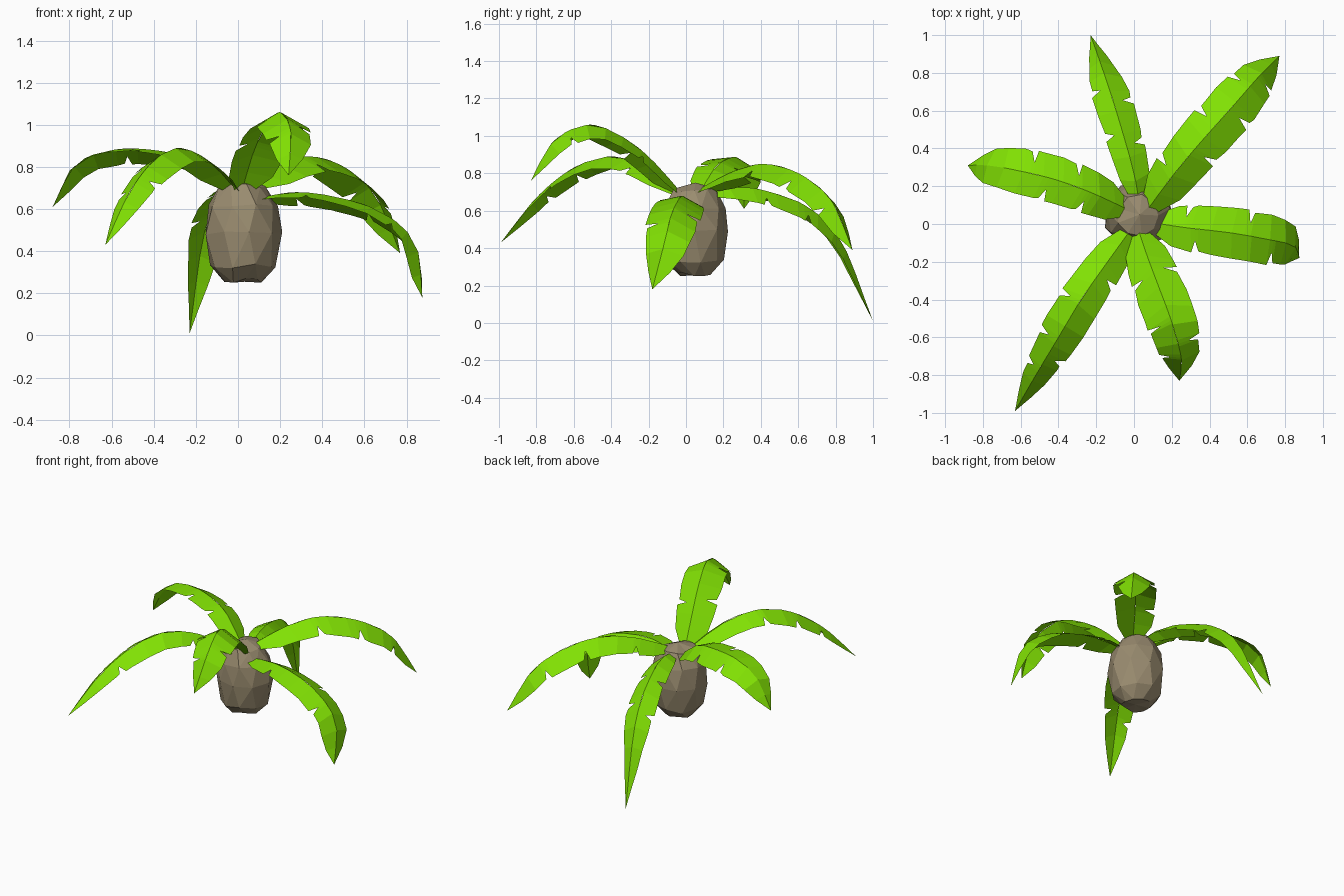
import bpy, bmesh, math, random
from mathutils import Vector

random.seed(4)
if "Cube" in bpy.data.objects:
    bpy.data.objects.remove(bpy.data.objects["Cube"])


def material(name, rgb):
    m = bpy.data.materials.new(name)
    m.use_nodes = True
    m.diffuse_color = (*rgb, 1)
    m.node_tree.nodes["Principled BSDF"].inputs["Base Color"].default_value = (*rgb, 1)
    return m


green = material("leaf green", (0.22, 0.75, 0.001))
brown = material("husk brown", (0.32, 0.26, 0.16))


def finish(bm, name, mat):
    mesh = bpy.data.meshes.new(name)
    bm.to_mesh(mesh)
    bm.free()
    mesh.materials.append(mat)
    ob = bpy.data.objects.new(name, mesh)
    bpy.context.collection.objects.link(ob)
    return ob


# Faceted husk: slightly irregular, triangulated rings of nine points
def husk():
    bm = bmesh.new()
    sides = 9
    profile = [(0.09, 0.26), (0.155, 0.33), (0.182, 0.49), (0.165, 0.62), (0.11, 0.71)]
    rings = []
    for k, (r, z) in enumerate(profile):
        ring = []
        for i in range(sides):
            a = math.tau * (i + 0.3 * (k % 2)) / sides
            rr = r * random.uniform(0.96, 1.04)
            ring.append(bm.verts.new((0.022 + rr * math.cos(a), 0.045 + rr * math.sin(a),
                                      z + random.uniform(-0.012, 0.012))))
        rings.append(ring)
    for lo, hi in zip(rings, rings[1:]):
        for i in range(sides):
            j = (i + 1) % sides
            bm.faces.new((lo[i], lo[j], hi[j], hi[i]))
    for ring, z in ((rings[0], 0.255), (rings[-1], 0.75)):
        tip = bm.verts.new((0.03, 0.05, z))
        for i in range(sides):
            bm.faces.new((ring[i], ring[(i + 1) % sides], tip))
    bmesh.ops.recalc_face_normals(bm, faces=bm.faces)
    bmesh.ops.triangulate(bm, faces=bm.faces)
    finish(bm, "husk", brown)


# Smooth path through the midrib points, evenly spaced by length
def make_path(points):
    p = [Vector(q) for q in points]
    p = [2 * p[0] - p[1]] + p + [2 * p[-1] - p[-2]]
    dense = []
    for a, b, c, d in zip(p, p[1:], p[2:], p[3:]):
        for s in range(12):
            t = s / 12
            dense.append(0.5 * (2 * b + (c - a) * t + (2 * a - 5 * b + 4 * c - d) * t * t
                                + (3 * b - a - 3 * c + d) * t ** 3))
    dense.append(p[-2])
    length = [0]
    for a, b in zip(dense, dense[1:]):
        length.append(length[-1] + (b - a).length)

    def at(t):
        want = min(max(t, 0), 1) * length[-1]
        for i in range(len(dense) - 1):
            if length[i + 1] >= want:
                f = (want - length[i]) / (length[i + 1] - length[i])
                return dense[i].lerp(dense[i + 1], f)
        return dense[-1]
    return at


SHAPE = [(0, 0.3), (0.08, 0.78), (0.2, 0.92), (0.4, 1), (0.6, 0.98), (0.8, 0.76), (0.92, 0.4), (1, 0)]


def width_at(t, taper):
    for (a, u), (b, v) in zip(SHAPE, SHAPE[1:]):
        if t <= b:
            return (u + (v - u) * (t - a) / (b - a)) * (1 - taper * max(0, t - 0.5))
    return 0


# Folded leaf: two drooping halves joined on the midrib, with torn notches
def leaf(name, points, half_width, notch_sets, droops=(0.55, 0.55), taper=0):
    at = make_path(points)
    chord = at(1) - at(0)
    chord.z = 0
    chord.normalize()
    bm = bmesh.new()
    for sign, notches, droop in zip((1, -1), notch_sets, droops):
        stations = [(i / 10, 1) for i in range(11)
                    if all(abs(i / 10 - n) > 0.035 for n in notches)]
        for n in notches:
            stations += [(n - 0.02, 1.02), (n, 0.5), (n + 0.015, 0.94)]
        stations.sort()
        previous = None
        for t, factor in stations:
            mid = at(t)
            tangent = (at(t + 0.03) - at(t - 0.03)).normalized()
            flat = Vector((tangent.x, tangent.y, 0)) + chord * 0.6
            side = flat.cross(Vector((0, 0, 1))).normalized() * sign
            down = side.cross(tangent).normalized() * sign
            if down.dot(Vector((0, 0, -1)) - chord * 0.5) < 0:
                down = -down
            w = half_width * width_at(t, taper) * factor
            pull = min(0.2 * w, (at(1) - mid).length)
            edge = mid + side * w + down * w * droop + tangent * pull
            pair = (bm.verts.new(mid), bm.verts.new(edge))
            if previous:
                quad = (previous[0], pair[0], pair[1], previous[1])
                bm.faces.new(quad if sign < 0 else quad[::-1])
            previous = pair
    bmesh.ops.remove_doubles(bm, verts=bm.verts, dist=0.0005)
    finish(bm, name, green)


husk()
leaf("back_leaf", [(0.03, 0.1, 0.7), (0, 0.27, 0.73), (-0.05, 0.45, 0.7), (-0.11, 0.65, 0.62),
                   (-0.17, 0.83, 0.44), (-0.23, 1, 0.01)], 0.1,
     [(0.25, 0.45), (0.3, 0.52)], droops=(0.85, 0.45), taper=1.3)
leaf("back_left_leaf", [(0.06, 0.06, 0.71), (0.2, 0.25, 0.81), (0.35, 0.43, 0.85), (0.52, 0.62, 0.79),
                        (0.66, 0.78, 0.65), (0.77, 0.89, 0.39)], 0.135,
     [(0.33, 0.56, 0.78), (0.2, 0.47, 0.7)])
leaf("left_leaf", [(0.08, 0.01, 0.65), (0.28, -0.02, 0.68), (0.5, -0.045, 0.65), (0.7, -0.08, 0.575),
                   (0.845, -0.115, 0.43), (0.875, -0.18, 0.18)], 0.135,
     [(0.22, 0.62), (0.16, 0.48)], droops=(0.2, 0.55))
leaf("front_leaf", [(0.02, -0.02, 0.69), (0.07, -0.17, 0.86), (0.13, -0.33, 0.99), (0.2, -0.52, 1.06),
                    (0.25, -0.71, 0.97), (0.24, -0.83, 0.76)], 0.135,
     [(0.3, 0.58, 0.78), (0.27, 0.7)])
leaf("front_right_leaf", [(-0.01, -0.02, 0.69), (-0.14, -0.2, 0.83), (-0.28, -0.4, 0.89),
                          (-0.4, -0.6, 0.83), (-0.52, -0.8, 0.67), (-0.63, -0.99, 0.43)], 0.115,
     [(0.38, 0.57, 0.73), (0.24, 0.66)], taper=0.8)
leaf("right_leaf", [(-0.02, 0.07, 0.69), (-0.2, 0.155, 0.83), (-0.4, 0.23, 0.88), (-0.6, 0.28, 0.88),
                    (-0.77, 0.31, 0.81), (-0.88, 0.31, 0.61)], 0.125,
     [(0.32, 0.55), (0.26, 0.46)], droops=(0.6, 0.1))
